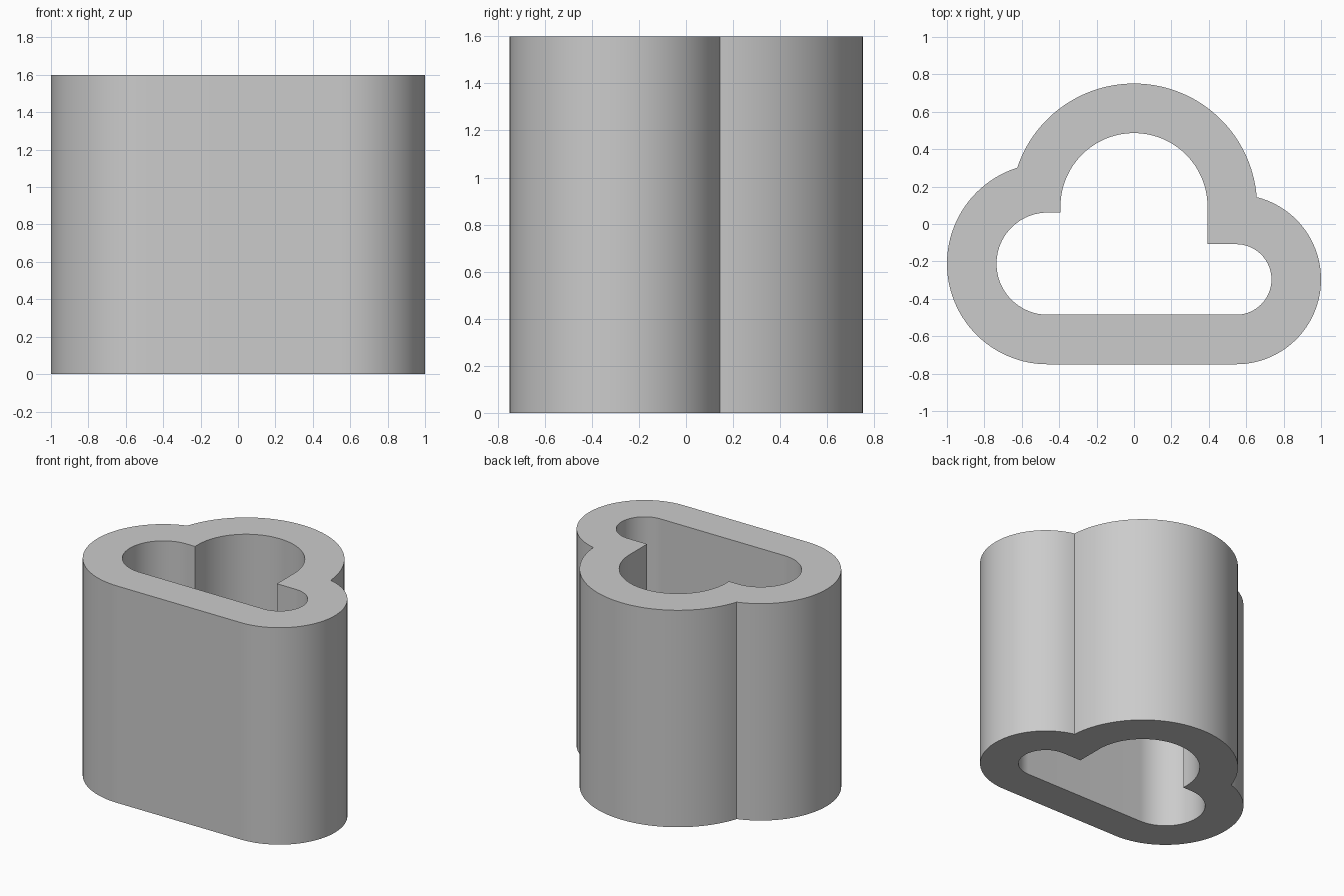
import bpy
import bmesh
from math import cos, sin, radians, degrees, atan2, sqrt
from mathutils import Vector

cube = bpy.data.objects.get("Cube")
if cube:
    bpy.data.objects.remove(cube, do_unlink=True)

HEIGHT = 1.6
WALL = 0.265
# Lobes of the hollow: centre and inner radius
RIGHT = (Vector((0.5465, -0.2965)), 0.1885)
CROWN = (Vector((0.0, 0.093)), 0.393)
LEFT = (Vector((-0.462, -0.212)), 0.273)


def arc(centre, radius, start, end, steps=48):
    """Points along an arc, angles in degrees."""
    angles = [radians(start + (end - start) * i / steps) for i in range(steps + 1)]
    return [centre + radius * Vector((cos(a), sin(a))) for a in angles]


def upper_crossing(c1, r1, c2, r2):
    """Higher point where two circles meet."""
    d = c2 - c1
    a = (d.length_squared + r1 * r1 - r2 * r2) / (2 * d.length)
    h = sqrt(r1 * r1 - a * a)
    u = d.normalized()
    side = Vector((-u.y, u.x)) * h
    return max(c1 + a * u + side, c1 + a * u - side, key=lambda p: p.y)


def angle(centre, point):
    d = point - centre
    return degrees(atan2(d.y, d.x))


def outer_outline():
    (rc, rr), (cc, cr), (lc, lr) = [(c, r + WALL) for c, r in (RIGHT, CROWN, LEFT)]
    notch_r = upper_crossing(rc, rr, cc, cr)
    notch_l = upper_crossing(lc, lr, cc, cr)
    right = arc(rc, rr, -90, angle(rc, notch_r))
    crown = arc(cc, cr, angle(cc, notch_r), angle(cc, notch_l), 72)
    left = arc(lc, lr, angle(lc, notch_l), 270)
    return right + crown[1:-1] + left


def inner_outline():
    (rc, rr), (cc, cr), (lc, lr) = RIGHT, CROWN, LEFT
    corner_r = Vector((cr, rc.y + rr))
    corner_l = Vector((-cr, lc.y + lr))
    return (arc(rc, rr, -90, 90) + [corner_r] + arc(cc, cr, 0, 180, 72)
            + [corner_l] + arc(lc, lr, 90, 270))


# Ring-shaped base, raised into a hollow wall
bm = bmesh.new()
edges = []
for outline in (outer_outline(), inner_outline()):
    verts = [bm.verts.new((p.x, p.y, 0)) for p in outline]
    edges += [bm.edges.new((v, verts[i - 1])) for i, v in enumerate(verts)]
bmesh.ops.triangle_fill(bm, edges=edges, use_beauty=True, normal=(0, 0, 1))
raised = bmesh.ops.extrude_face_region(bm, geom=bm.faces[:], use_keep_orig=True)
top = [g for g in raised["geom"] if isinstance(g, bmesh.types.BMVert)]
bmesh.ops.translate(bm, verts=top, vec=(0, 0, HEIGHT))
bmesh.ops.recalc_face_normals(bm, faces=bm.faces[:])

mesh = bpy.data.meshes.new("cloud_wall")
bm.to_mesh(mesh)
bm.free()
wall = bpy.data.objects.new("cloud_wall", mesh)
bpy.context.collection.objects.link(wall)

# Plain grey finish
grey = bpy.data.materials.new("light_grey")
grey.use_nodes = True
colour = (0.6, 0.6, 0.6, 1)
grey.diffuse_color = colour
grey.node_tree.nodes["Principled BSDF"].inputs["Base Color"].default_value = colour
mesh.materials.append(grey)

bpy.ops.object.select_all(action="DESELECT")
wall.select_set(True)
bpy.context.view_layer.objects.active = wall
bpy.ops.object.shade_smooth_by_angle(angle=radians(30))
